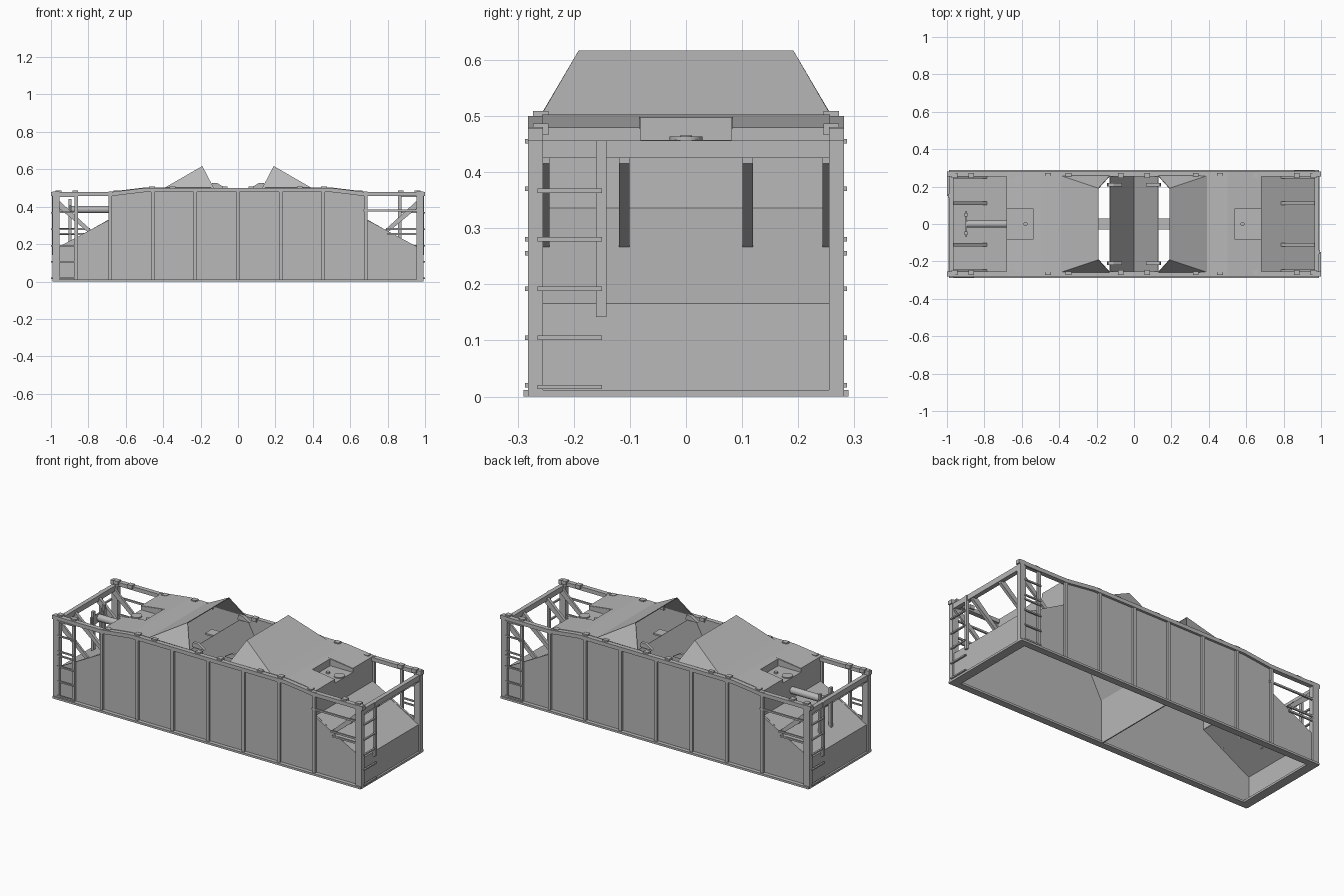
import bpy, bmesh, math
from mathutils import Vector

if "Cube" in bpy.data.objects:
    bpy.data.objects.remove(bpy.data.objects["Cube"])

grey = bpy.data.materials.new("body_grey")
grey.diffuse_color = (0.48, 0.48, 0.48, 1)
grey.use_nodes = True
grey.node_tree.nodes["Principled BSDF"].inputs["Base Color"].default_value = grey.diffuse_color


def add_mesh(name, verts, faces, thick=0.0):
    me = bpy.data.meshes.new(name)
    me.from_pydata(verts, [], faces)
    bm = bmesh.new()
    bm.from_mesh(me)
    bmesh.ops.recalc_face_normals(bm, faces=bm.faces)
    bm.to_mesh(me)
    bm.free()
    me.materials.append(grey)
    ob = bpy.data.objects.new(name, me)
    bpy.context.collection.objects.link(ob)
    if thick:
        mod = ob.modifiers.new("plate", 'SOLIDIFY')
        mod.thickness = thick
        mod.offset = 0
    return ob


def prism(name, prof, y0, y1):
    """Closed x-z profile extruded along y."""
    n = len(prof)
    v = [(x, y0, z) for x, z in prof] + [(x, y1, z) for x, z in prof]
    f = [tuple(range(n)), tuple(range(2 * n - 1, n - 1, -1))]
    f += [(i, (i + 1) % n, (i + 1) % n + n, i + n) for i in range(n)]
    return add_mesh(name, v, f)


def box(name, x0, x1, y0, y1, z0, z1):
    return prism(name, [(x0, z0), (x1, z0), (x1, z1), (x0, z1)], y0, y1)


def sheet(name, prof, y0, y1, thick=0.005):
    """Open x-z profile swept along y as thin plate."""
    n = len(prof)
    v = [(x, y0, z) for x, z in prof] + [(x, y1, z) for x, z in prof]
    return add_mesh(name, v, [(i, i + 1, i + 1 + n, i + n) for i in range(n - 1)], thick)


def rod(name, a, b, r, sides=16):
    a, b = Vector(a), Vector(b)
    d = b - a
    bpy.ops.mesh.primitive_cylinder_add(vertices=sides, radius=r, depth=d.length, location=(a + b) / 2,
                                        rotation=d.to_track_quat('Z', 'Y').to_euler())
    ob = bpy.context.object
    ob.name = name
    ob.data.materials.append(grey)
    bpy.ops.object.shade_smooth_by_angle()
    return ob


def sym(s, a, b):
    """Ordered interval mirrored by the sign s."""
    return sorted((s * a, s * b))


# sides: panel, ribs, top rail, bottom flange
half = [(0.98, 0.0), (0.98, 0.175), (0.95, 0.19), (0.68, 0.335), (0.68, 0.478), (0.60, 0.488), (0.5, 0.5)]
panel = half + [(-x, z) for x, z in reversed(half)]
top = [(1.0, 0.478), (0.68, 0.478), (0.6, 0.488), (0.5, 0.5)]
top += [(-x, z) for x, z in reversed(top)]
rail = top + [(x, z - 0.022) for x, z in reversed(top)]
for sy in (-1, 1):
    prism("side_panel", panel, *sym(sy, 0.256, 0.268))
    prism("top_rail", rail, *sym(sy, 0.255, 0.282))
    box("bottom_flange", -0.99, 0.99, *sym(sy, 0.25, 0.29), 0, 0.012)
    for i in range(-3, 4):
        x = i * 0.228
        box("side_rib", x - 0.009, x + 0.009, *sym(sy, 0.266, 0.28), 0, 0.48)
    for x in (-0.96, -0.87, -0.65, -0.46, -0.35, -0.07, 0.07, 0.33, 0.46, 0.65, 0.87, 0.96):
        z = 0.5 if abs(x) < 0.5 else 0.478
        box("rail_clip", x - 0.015, x + 0.015, *sym(sy, 0.245, 0.273), z - 0.012, z + 0.009)

for s in (-1, 1):
    # end wall, slope sheet and roof, with a pocket in the middle strip
    m = lambda prof: [(s * x, z) for x, z in prof]
    sheet("end_slope", m([(0.98, 0), (0.98, 0.165), (0.68, 0.335)]), -0.257, 0.257)
    for sy in (-1, 1):
        sheet("roof_deck", m([(0.68, 0.335), (0.68, 0.478), (0.6, 0.488), (0.5, 0.5), (0.385, 0.5)]),
              *sym(sy, 0.083, 0.257))
        add_mesh("pocket_side", [(s * 0.68, sy * 0.083, 0.455), (s * 0.535, sy * 0.083, 0.455),
                                 (s * 0.535, sy * 0.083, 0.496), (s * 0.68, sy * 0.083, 0.478)],
                 [(0, 1, 2, 3)], 0.004)
    sheet("roof_pocket", m([(0.68, 0.335), (0.68, 0.455), (0.535, 0.455), (0.535, 0.496), (0.5, 0.5), (0.385, 0.5)]),
          -0.083, 0.083)
    rod("pocket_hub", (s * 0.652, 0, 0.45), (s * 0.652, 0, 0.463), 0.029, 24)
    rod("pocket_pin", (s * 0.58, 0, 0.45), (s * 0.58, 0, 0.465), 0.011)

    # raised hood, open towards the middle
    v = [(s * 0.39, -0.257, 0.5), (s * 0.39, 0.257, 0.5), (s * 0.19, 0.19, 0.615), (s * 0.19, -0.19, 0.615),
         (s * 0.13, -0.257, 0.5), (s * 0.13, 0.257, 0.5)]
    add_mesh("hood", v, [(0, 1, 2, 3), (0, 3, 4), (1, 5, 2)], 0.005)
    # hood mouth: centre bracket, hinge lugs
    box("mouth_bracket", *sym(s, 0.125, 0.19), -0.03, 0.03, 0.485, 0.495)
    for sy in (-1, 1):
        prism("hinge_lug", m([(0.065, 0.498), (0.145, 0.498), (0.138, 0.526), (0.11, 0.526)]), *sym(sy, 0.2, 0.218))

    # valley between the hoods
    sheet("valley_plate", m([(0.13, 0.5), (0, 0.25)]), -0.257, 0.257)

    # end frame: posts, beam, sill and braces
    for sy in (-1, 1):
        box("corner_post", *sym(s, 0.955, 0.993), *sym(sy, 0.255, 0.282), 0, 0.48)
        for y in (0.11, 0.249):
            w = 0.009 if y < 0.2 else 0.006
            prism("end_brace", m([(0.985, 0.44), (0.965, 0.44), (0.785, 0.275), (0.80, 0.262), (0.985, 0.415)]),
                  *sym(sy, y - w, y + w))
    box("end_beam", *sym(s, 0.965, 0.99), -0.256, 0.256, 0.425, 0.456)
    box("end_sill", *sym(s, 0.94, 0.993), -0.28, 0.28, 0, 0.012)

    # end ladder
    for z in (0.017, 0.105, 0.192, 0.28, 0.367):
        box("end_rung", *sym(s, 0.99, 1.0), *sym(-s, 0.15, 0.265), z - 0.004, z + 0.004)
    box("end_stile", *sym(s, 0.98, 0.994), *sym(-s, 0.142, 0.16), 0.142, 0.456)
    # side ladder
    for z in (0.02, 0.105, 0.192, 0.255, 0.28, 0.37, 0.455):
        box("side_rung", *sym(-s, 0.855, 0.965), *sym(-s, 0.278, 0.287), z - 0.004, z + 0.004)
    box("side_stile", *sym(-s, 0.855, 0.873), *sym(-s, 0.266, 0.281), 0, 0.47)
    # side handrails
    for x, z in ((0.8, 0.255), (0.79, 0.28), (0.67, 0.38)):
        box("side_handrail", *sym(s, x, 0.985), *sym(-s, 0.27, 0.28), z - 0.005, z + 0.005)

# partition below the valley
box("partition", -0.003, 0.003, -0.257, 0.257, 0, 0.25)

# air cylinder with its stand at one end
rod("air_cylinder", (-0.9, 0, 0.385), (-0.68, 0, 0.385), 0.02, 20)
box("cylinder_plate", -0.902, -0.894, -0.07, 0.07, 0.36, 0.41)
for y in (-0.05, 0.05):
    box("cylinder_stand", -0.905, -0.89, y - 0.009, y + 0.009, 0.21, 0.44)
